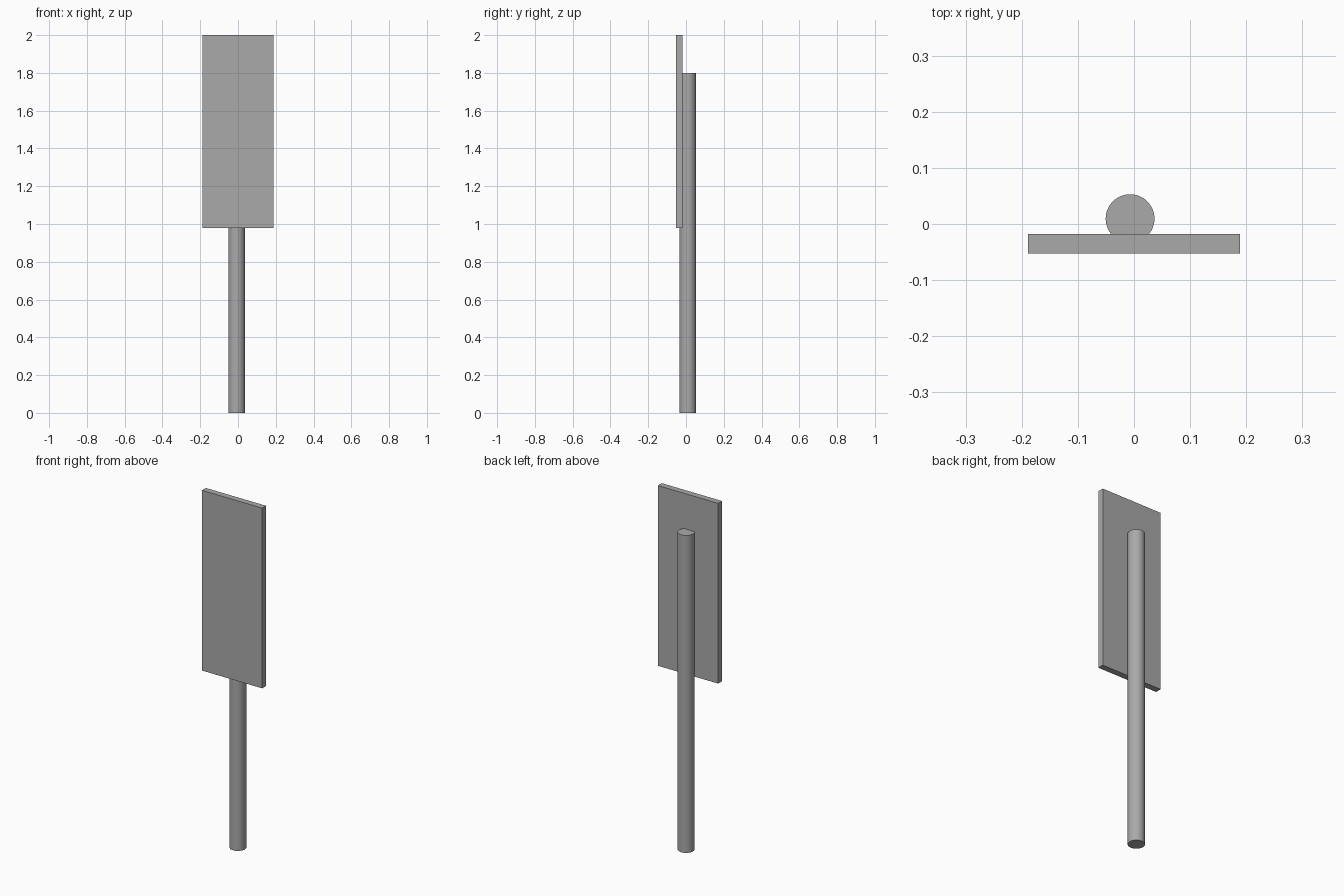
import bpy
import math

cube = bpy.data.objects.get("Cube")
if cube:
    bpy.data.objects.remove(cube, do_unlink=True)

# Shared grey finish
GREY = (0.4, 0.4, 0.4, 1.0)
grey = bpy.data.materials.new("grey")
grey.use_nodes = True
grey.diffuse_color = GREY
grey.node_tree.nodes["Principled BSDF"].inputs["Base Color"].default_value = GREY


def finish(name):
    obj = bpy.context.object
    obj.name = name
    obj.data.materials.append(grey)
    return obj


# Round post standing on the ground, set slightly into the panel's back
POST_HEIGHT = 1.8
bpy.ops.mesh.primitive_cylinder_add(
    vertices=48, radius=0.0435, depth=POST_HEIGHT,
    location=(-0.007, 0.0095, POST_HEIGHT / 2))
finish("post")
bpy.ops.object.shade_smooth_by_angle(angle=math.radians(30))

# Flat rectangular sign panel on the front of the post
BOTTOM, TOP = 0.978, 2.0
bpy.ops.mesh.primitive_cube_add(size=1, location=(0, -0.0355, (BOTTOM + TOP) / 2))
panel = finish("sign_panel")
panel.scale = (0.378, 0.035, TOP - BOTTOM)
bpy.ops.object.transform_apply(location=False, rotation=False, scale=True)
